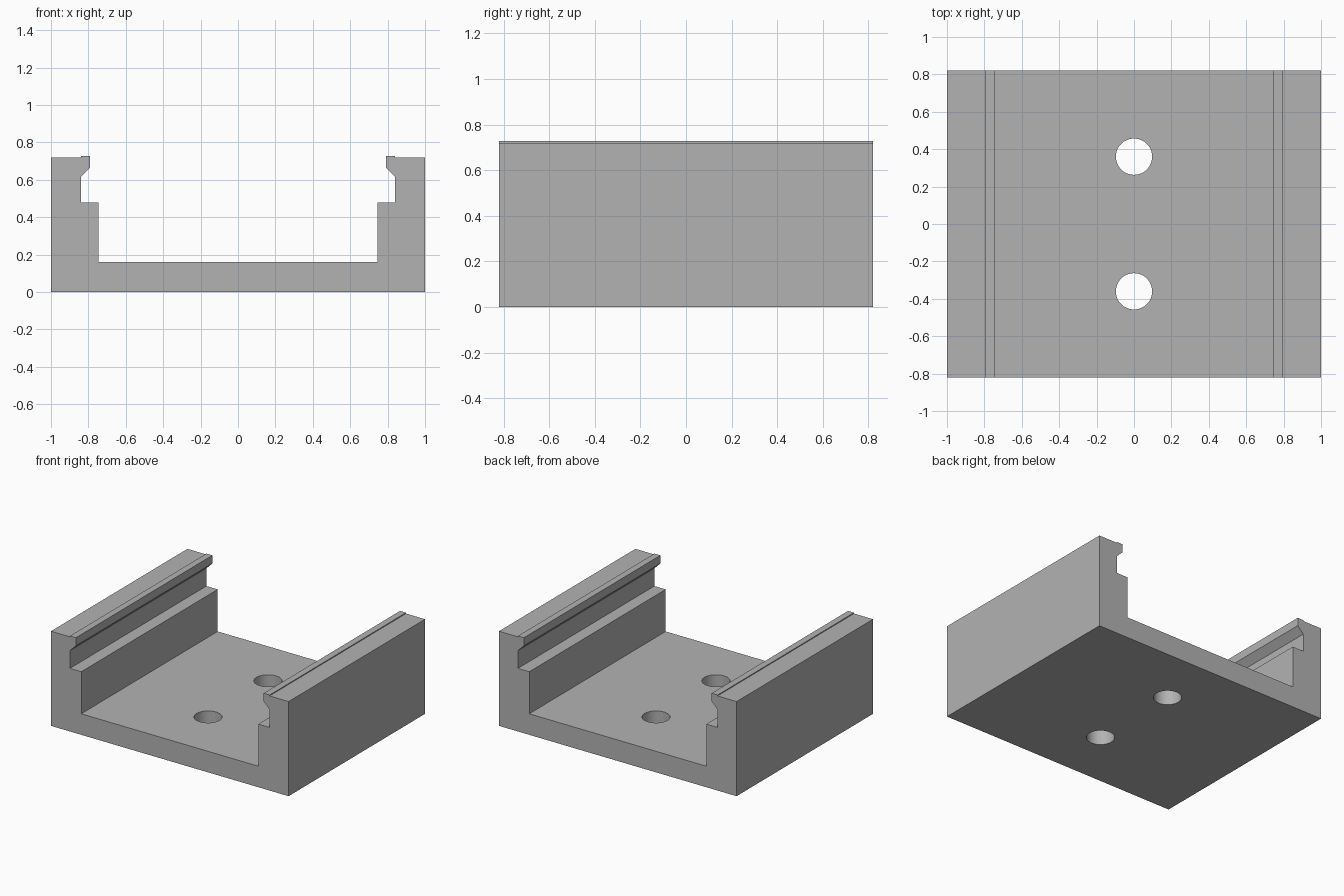
import bpy
import bmesh
from mathutils import Matrix

cube = bpy.data.objects.get("Cube")
if cube:
    bpy.data.objects.remove(cube, do_unlink=True)

DEPTH = 1.64
HOLE_RADIUS = 0.097
HOLE_Y = 0.36

grey = bpy.data.materials.new("plain_grey")
grey.use_nodes = True
colour = (0.45, 0.45, 0.45, 1)
grey.diffuse_color = colour
grey.node_tree.nodes["Principled BSDF"].inputs["Base Color"].default_value = colour


def add_object(name, bm):
    bmesh.ops.recalc_face_normals(bm, faces=bm.faces)
    mesh = bpy.data.meshes.new(name)
    bm.to_mesh(mesh)
    bm.free()
    mesh.materials.append(grey)
    obj = bpy.data.objects.new(name, mesh)
    bpy.context.collection.objects.link(obj)
    return obj


# Channel section: right half from outer base to inner floor, then mirrored
half = [(1, 0), (1, 0.72), (0.84, 0.72), (0.84, 0.727), (0.79, 0.727),
        (0.79, 0.665), (0.84, 0.615), (0.84, 0.48), (0.745, 0.48), (0.745, 0.16)]
section = half + [(-x, z) for x, z in reversed(half)]

bm = bmesh.new()
face = bm.faces.new([bm.verts.new((x, -DEPTH / 2, z)) for x, z in section])
swept = bmesh.ops.extrude_face_region(bm, geom=[face], use_keep_orig=True)
new_verts = [g for g in swept["geom"] if isinstance(g, bmesh.types.BMVert)]
bmesh.ops.translate(bm, verts=new_verts, vec=(0, DEPTH, 0))
channel = add_object("rail_channel", bm)

# Two screw holes through the floor
bm = bmesh.new()
for y in (-HOLE_Y, HOLE_Y):
    bmesh.ops.create_cone(bm, cap_ends=True, segments=48, radius1=HOLE_RADIUS,
                          radius2=HOLE_RADIUS, depth=0.6,
                          matrix=Matrix.Translation((0, y, 0.1)))
cutter = add_object("hole_cutter", bm)
cutter.hide_render = True

cut = channel.modifiers.new("screw_holes", "BOOLEAN")
cut.operation = "DIFFERENCE"
cut.solver = "EXACT"
cut.object = cutter
bpy.context.view_layer.objects.active = channel
channel.select_set(True)
bpy.ops.object.modifier_apply(modifier=cut.name)
bpy.data.objects.remove(cutter, do_unlink=True)
bpy.ops.object.shade_smooth_by_angle()
